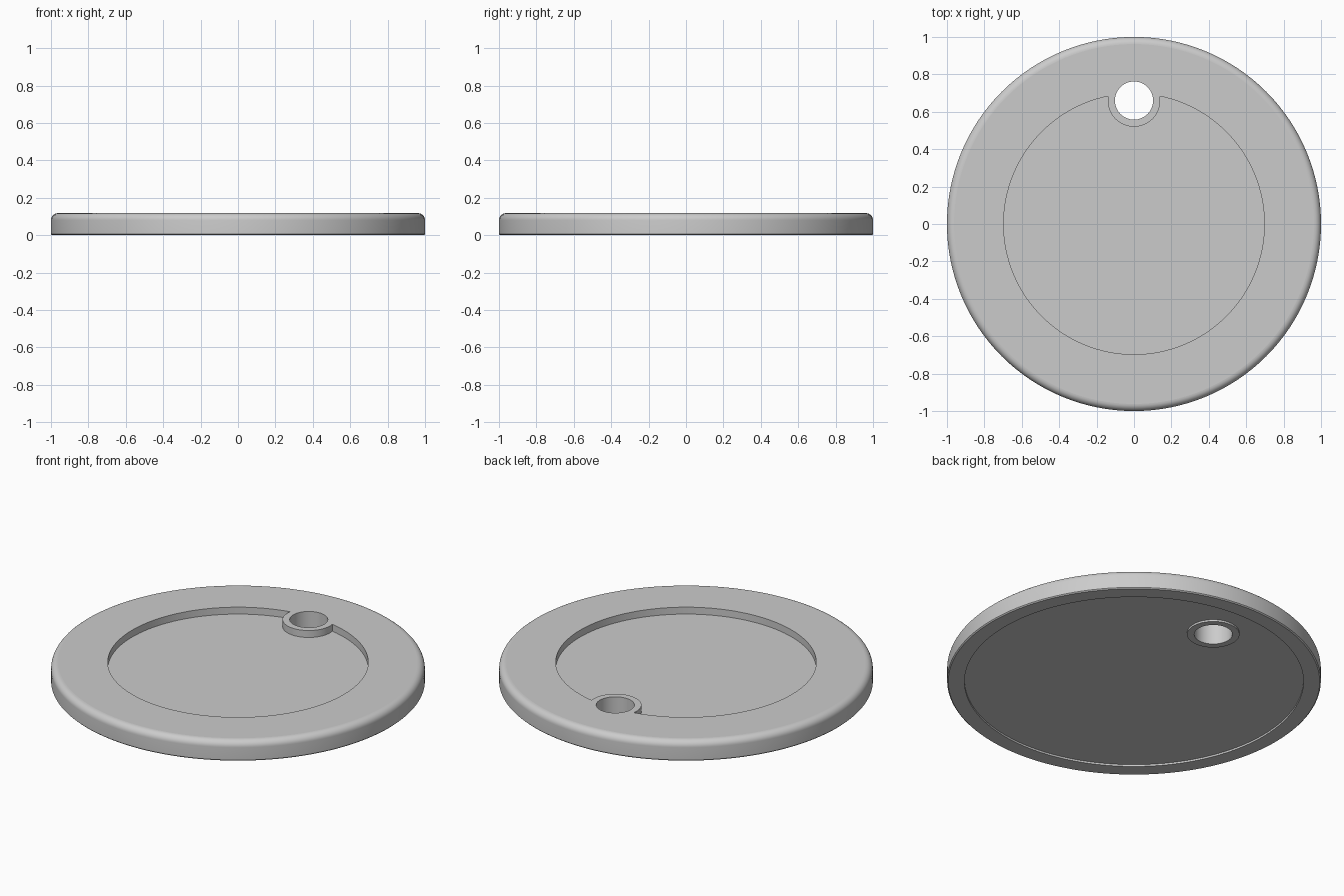
import bpy, bmesh, math

SEGMENTS = 128
HEIGHT = 0.118
HOLE_Y, HOLE_R, BOSS_R = 0.66, 0.102, 0.14
FILLET = 0.038

cube = bpy.data.objects.get("Cube")
if cube:
    bpy.data.objects.remove(cube, do_unlink=True)

grey = bpy.data.materials.new("plain_grey")
grey.use_nodes = True
colour = (0.6, 0.6, 0.6, 1)
grey.diffuse_color = colour
grey.node_tree.nodes["Principled BSDF"].inputs["Base Color"].default_value = colour


def lathe(name, profile, y=0.0, segments=SEGMENTS):
    """Closed solid of revolution from (radius, z) points, bottom to top."""
    bm = bmesh.new()
    rings = []
    for r, z in profile:
        angles = [2 * math.pi * i / segments for i in range(segments)]
        rings.append([bm.verts.new((r * math.cos(a), y + r * math.sin(a), z)) for a in angles])
    for low, high in zip(rings, rings[1:]):
        for i in range(segments):
            j = (i + 1) % segments
            bm.faces.new((low[i], low[j], high[j], high[i]))
    bm.faces.new(rings[0][::-1])
    bm.faces.new(rings[-1])
    mesh = bpy.data.meshes.new(name)
    bm.to_mesh(mesh)
    bm.free()
    mesh.materials.append(grey)
    obj = bpy.data.objects.new(name, mesh)
    bpy.context.collection.objects.link(obj)
    return obj


def cylinder(name, r, low, high, y=0.0, segments=SEGMENTS):
    return lathe(name, [(r, low), (r, high)], y, segments)


def subtract(target, cutter):
    """Cut one solid out of another and drop the cutter."""
    cutter.hide_render = True
    mod = target.modifiers.new("cut", "BOOLEAN")
    mod.operation, mod.solver, mod.object = "DIFFERENCE", "EXACT", cutter
    bpy.context.view_layer.objects.active = target
    bpy.ops.object.modifier_apply(modifier=mod.name)
    bpy.data.objects.remove(cutter, do_unlink=True)


# Disc with a rounded top edge and a tiny eased bottom edge
steps = 8
profile = [(0.994, 0), (1, 0.006)]
for i in range(steps + 1):
    a = math.pi / 2 * i / steps
    profile.append((1 - FILLET + FILLET * math.cos(a), HEIGHT - FILLET + FILLET * math.sin(a)))
disc = lathe("disc", profile)

# Round recesses above and below, each leaving a boss around the hole
for radius, low, high in ((0.697, HEIGHT - 0.041, 0.2), (0.907, -0.1, 0.011)):
    recess = cylinder("recess_cutter", radius, low, high)
    subtract(recess, cylinder("boss_keeper", BOSS_R, low - 0.1, high + 0.1, HOLE_Y, 64))
    subtract(disc, recess)

# Through hole
subtract(disc, cylinder("hole_cutter", HOLE_R, -0.2, 0.3, HOLE_Y, 64))

# Smooth the curved walls, keep the level faces flat
bpy.ops.object.select_all(action="DESELECT")
disc.select_set(True)
bpy.context.view_layer.objects.active = disc
bpy.ops.object.shade_smooth_by_angle(angle=math.radians(35))
for face in disc.data.polygons:
    if abs(face.normal.z) > 0.999:
        face.use_smooth = False
